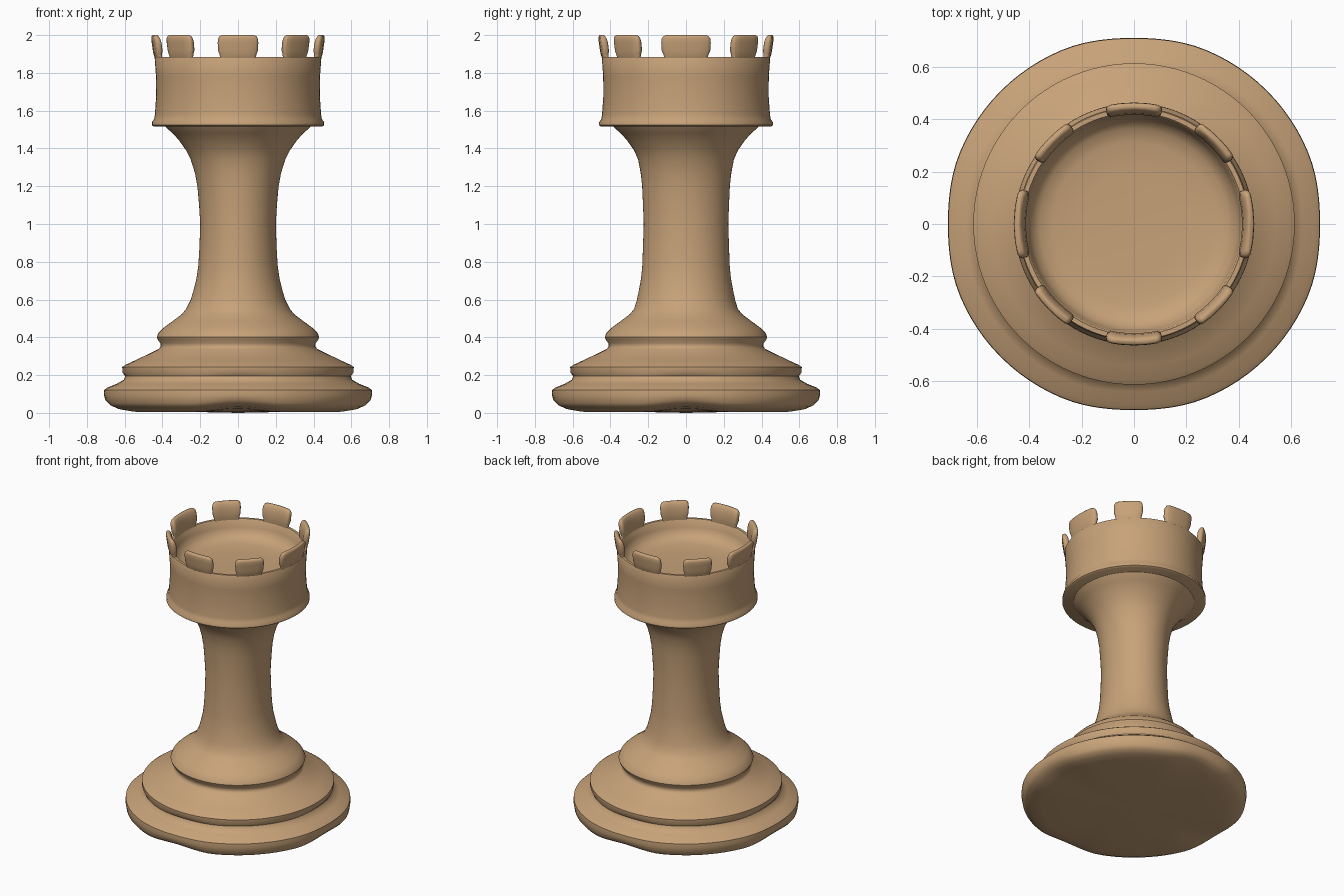
import bpy, bmesh, math

if "Cube" in bpy.data.objects:
    bpy.data.objects.remove(bpy.data.objects["Cube"])

wood = bpy.data.materials.new("tan wood")
wood.diffuse_color = (0.57, 0.36, 0.19, 1)
wood.use_nodes = True
wood.node_tree.nodes["Principled BSDF"].inputs["Base Color"].default_value = wood.diffuse_color

SEG = 96


def finish(name, bm, angle=40):
    bmesh.ops.remove_doubles(bm, verts=bm.verts, dist=1e-5)
    bmesh.ops.recalc_face_normals(bm, faces=bm.faces)
    mesh = bpy.data.meshes.new(name)
    bm.to_mesh(mesh)
    bm.free()
    mesh.materials.append(wood)
    ob = bpy.data.objects.new(name, mesh)
    bpy.context.collection.objects.link(ob)
    bpy.ops.object.select_all(action='DESELECT')
    ob.select_set(True)
    bpy.context.view_layer.objects.active = ob
    bpy.ops.object.shade_smooth_by_angle(angle=math.radians(angle))
    return ob


def lathe(name, profile, shape):
    """Spin (radius, height) points; shape() adjusts each point by angle."""
    bm = bmesh.new()
    rings = []
    for r, z in profile:
        ring = []
        for i in range(SEG):
            a = 2 * math.pi * i / SEG
            ring.append(bm.verts.new(shape(r, z, a)))
        rings.append(ring)
    for lo, hi in zip(rings, rings[1:]):
        for i in range(SEG):
            j = (i + 1) % SEG
            bm.faces.new((lo[i], lo[j], hi[j], hi[i]))
    return finish(name, bm)


def body_shape(r, z, a):
    x, y = r * math.cos(a), r * math.sin(a)
    # foot is slightly flattened and lifted at the four cardinal sides
    if z < 0.2:
        d = abs((a + math.pi / 4) % (math.pi / 2) - math.pi / 4)
        k = math.sin(min(4 * d, math.pi / 2)) ** 2
        f = 1 + 0.012 * k
        x, y = x * f, y * f
        if 0.5 < r and z < 0.09:
            z -= 0.018 * k
    # stem is slightly deeper than wide
    if 0.55 < z < 1.35:
        y *= 1 + 0.12 * math.sin(math.pi * (z - 0.55) / 0.8) ** 0.7
    return x, y, z


# Foot, stepped rings and flared stem
lathe("foot_and_stem", [
    (0, 0), (0.38, 0.008), (0.58, 0.024), (0.65, 0.035), (0.685, 0.05),
    (0.703, 0.07), (0.71, 0.095), (0.708, 0.122), (0.69, 0.135), (0.64, 0.155),
    (0.605, 0.175), (0.597, 0.195), (0.612, 0.213), (0.613, 0.243),
    (0.595, 0.255), (0.54, 0.28), (0.42, 0.338), (0.41, 0.35), (0.41, 0.368),
    (0.425, 0.388), (0.43, 0.402), (0.42, 0.425), (0.395, 0.45), (0.35, 0.483),
    (0.30, 0.52), (0.275, 0.55), (0.25, 0.60), (0.235, 0.65), (0.22, 0.71),
    (0.21, 0.78), (0.204, 0.88), (0.20, 1.0), (0.206, 1.1), (0.215, 1.2),
    (0.228, 1.27), (0.25, 1.34), (0.275, 1.39), (0.31, 1.44), (0.345, 1.48),
    (0.38, 1.51), (0.39, 1.525)], body_shape)

# Hollow turret with a lip below and a dished floor
lathe("turret", [
    (0, 1.517), (0.445, 1.515), (0.456, 1.523), (0.455, 1.54), (0.444, 1.555),
    (0.440, 1.58), (0.433, 1.68), (0.434, 1.78), (0.441, 1.878),
    (0.437, 1.884), (0.420, 1.884), (0.413, 1.876), (0.405, 1.83),
    (0.39, 1.795), (0.36, 1.77), (0.31, 1.757), (0.2, 1.75), (0, 1.75)],
    lambda r, z, a: (r * math.cos(a), r * math.sin(a) * 1.01, z))


def battlement(name, centre, half):
    """Curved block with rounded corners, leaning slightly outward."""
    bm = bmesh.new()
    # (height, width factor, outer radius, inner radius)
    rows = [(1.865, 1.0, 0.436, 0.416), (1.885, 0.90, 0.443, 0.414),
            (1.90, 0.93, 0.448, 0.413), (1.92, 1.0, 0.451, 0.413),
            (1.96, 1.0, 0.457, 0.418), (1.982, 0.97, 0.459, 0.425),
            (1.994, 0.90, 0.457, 0.432), (2.0, 0.80, 0.452, 0.438)]
    cols = [-1, -0.95, -0.85, -0.5, 0, 0.5, 0.85, 0.95, 1]
    loops = []
    for z, w, ro, ri in rows:
        mid, thick = (ro + ri) / 2, (ro - ri) / 2
        loop = []
        for side, order in ((1, cols), (-1, cols[::-1])):
            for c in order:
                a = centre + half * w * c
                t = thick * {1: 0.35, 0.95: 0.8}.get(abs(c), 1)
                r = mid + side * t
                loop.append(bm.verts.new((r * math.cos(a), r * math.sin(a) * 1.01, z)))
        loops.append(loop)
    n = len(loops[0])
    for lo, hi in zip(loops, loops[1:]):
        for i in range(n):
            j = (i + 1) % n
            bm.faces.new((lo[i], lo[j], hi[j], hi[i]))
    bm.faces.new(loops[0])
    bm.faces.new(loops[-1])
    finish(name, bm, 60)


# Eight battlements: wide on the sides, narrower on front/back and diagonals
for i in range(8):
    half = 17 if i in (0, 4) else 14 if i in (2, 6) else 12
    battlement(f"battlement_{i + 1}", math.radians(45 * i), math.radians(half))
